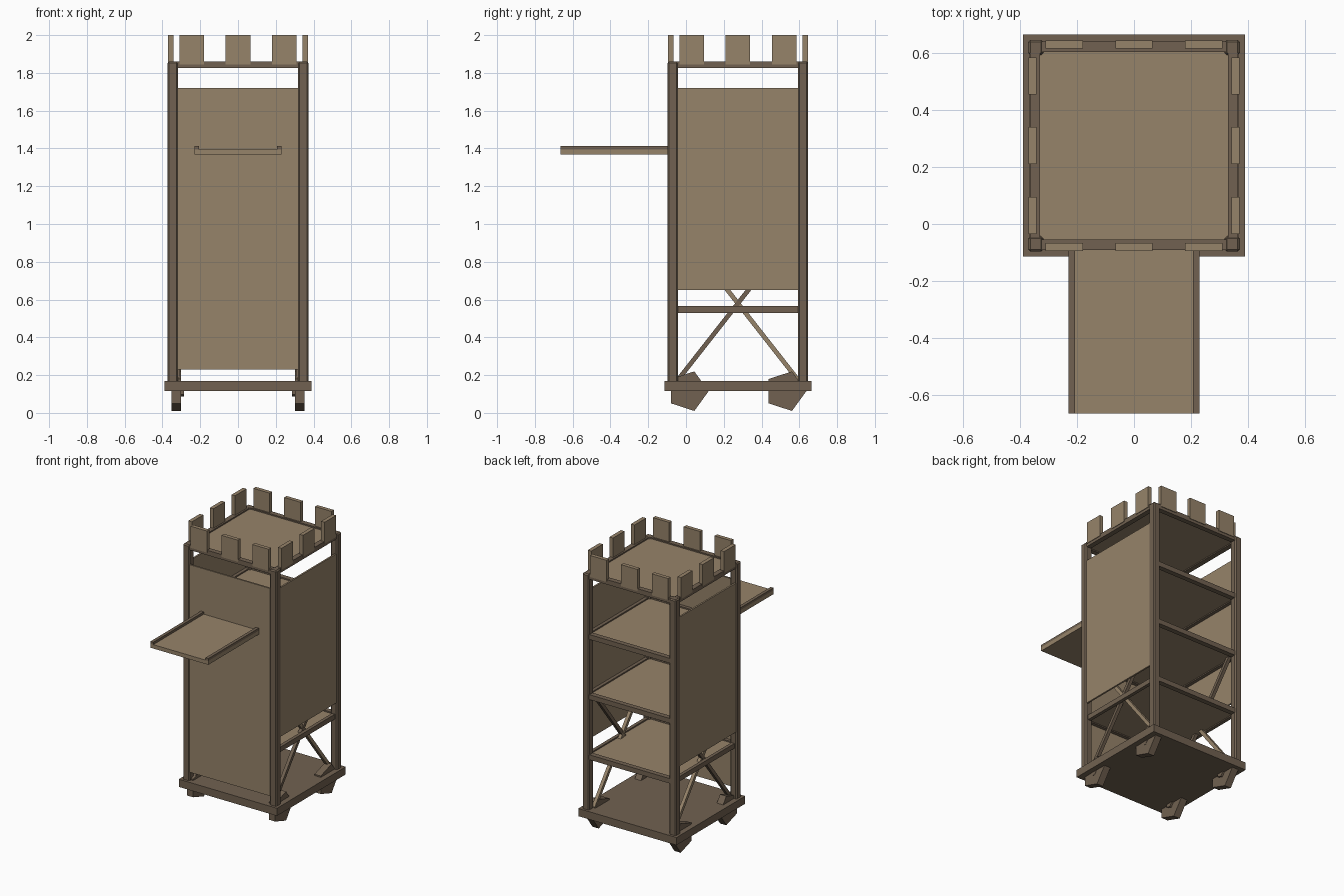
import bpy, bmesh, math
from mathutils import Vector, Matrix

cube = bpy.data.objects.get("Cube")
if cube:
    bpy.data.objects.remove(cube, do_unlink=True)


def material(name, rgb):
    m = bpy.data.materials.new(name)
    m.use_nodes = True
    m.diffuse_color = (*rgb, 1)
    m.node_tree.nodes["Principled BSDF"].inputs["Base Color"].default_value = (*rgb, 1)
    return m


PLANK = material("light_plank", (0.305, 0.227, 0.144))
BEAM = material("dark_beam", (0.165, 0.121, 0.082))
CY = 0.275  # centre of the tower in y


def add(name, bm, mat):
    mesh = bpy.data.meshes.new(name)
    bmesh.ops.recalc_face_normals(bm, faces=bm.faces[:])
    bm.to_mesh(mesh)
    bm.free()
    mesh.materials.append(mat)
    ob = bpy.data.objects.new(name, mesh)
    bpy.context.collection.objects.link(ob)


def box(name, lo, hi, mat, turn=0, bevel=0):
    """Box in tower coordinates, turned by quarter turns about the tower axis."""
    bm = bmesh.new()
    bmesh.ops.create_cube(bm, size=1)
    lo, hi = Vector(lo), Vector(hi)
    bm.transform(Matrix.Translation((lo + hi) / 2) @ Matrix.Diagonal((*(hi - lo), 1)))
    if bevel:
        bmesh.ops.bevel(bm, geom=bm.edges[:], offset=bevel, segments=1, affect='EDGES')
    bm.transform(Matrix.Translation((0, CY, 0)) @ Matrix.Rotation(turn * math.pi / 2, 4, 'Z'))
    add(name, bm, mat)


def brace(name, a, b, thick, mat):
    a, b = Vector(a), Vector(b)
    bm = bmesh.new()
    bmesh.ops.create_cube(bm, size=1)
    bm.transform(Matrix.Diagonal((thick, thick, (b - a).length, 1)))
    tilt = math.atan2(b.y - a.y, b.z - a.z)
    bm.transform(Matrix.Translation((a + b) / 2) @ Matrix.Rotation(-tilt, 4, 'X'))
    add(name, bm, mat)


def disc(name, x, y, z, radius, width, mat):
    # five-sided roller with one corner pointing to the back
    bm = bmesh.new()
    bmesh.ops.create_cone(bm, cap_ends=True, segments=5, radius1=radius, radius2=radius, depth=width)
    bm.transform(Matrix.Rotation(math.pi / 2, 4, 'Y'))
    tip = max(bm.verts, key=lambda v: v.co.y)
    bm.transform(Matrix.Rotation(-math.atan2(tip.co.z, tip.co.y), 4, 'X'))
    bm.transform(Matrix.Translation((x, y, z)))
    add(name, bm, mat)


# Base platform
box("base_platform", (-0.39, -0.39, 0.115), (0.39, 0.39, 0.17), BEAM)

# Corner posts
for turn in range(4):
    box("corner_post", (0.318, 0.318, 0.16), (0.372, 0.372, 1.86), BEAM, turn, 0.008)

# Storeys: a floor with a rail on each side
for level in range(4):
    z = 0.53 + 0.4317 * level
    box("floor", (-0.332, -0.332, z + 0.008), (0.332, 0.332, z + 0.026), PLANK)
    for turn in range(4):
        outer = 0.366 if level == 3 or turn == 2 else 0.354
        box("floor_rail", (-0.325, -outer, z), (0.325, -0.33, z + 0.035), BEAM, turn)

# Battlements
for turn in range(4):
    for x in (-0.245, 0, 0.245):
        box("merlon", (x - 0.065, -0.37, 1.845), (x + 0.065, -0.342, 2.0), PLANK, turn)

# Wall panels, back left open
for turn, bottom in ((0, 0.23), (1, 0.65), (3, 0.65)):
    box("wall_panel", (-0.32, -0.367, bottom), (0.32, -0.355, 1.72), PLANK, turn)

# Cross braces and rollers on both sides
for side in (-1, 1):
    x = side * 0.318
    brace("brace_rising_back", (x, -0.045, 0.172), (x, 0.585, 0.975), 0.024, BEAM)
    brace("brace_rising_front", (x - side * 0.004, 0.595, 0.172), (x - side * 0.004, -0.035, 0.975), 0.024, PLANK)
    for y in (0.01, 0.527):
        disc("wheel", side * 0.326, y, 0.115, 0.11, 0.05, BEAM)
        disc("wheel_hub", side * 0.32, y, 0.115, 0.03, 0.066, BEAM)

# Drawbridge with raised edges
box("drawbridge_deck", (-0.23, -0.94, 1.367), (0.23, -0.36, 1.395), PLANK)
for edge_x in (-0.23, 0.207):
    box("drawbridge_edge", (edge_x, -0.94, 1.394), (edge_x + 0.023, -0.36, 1.412), BEAM)
